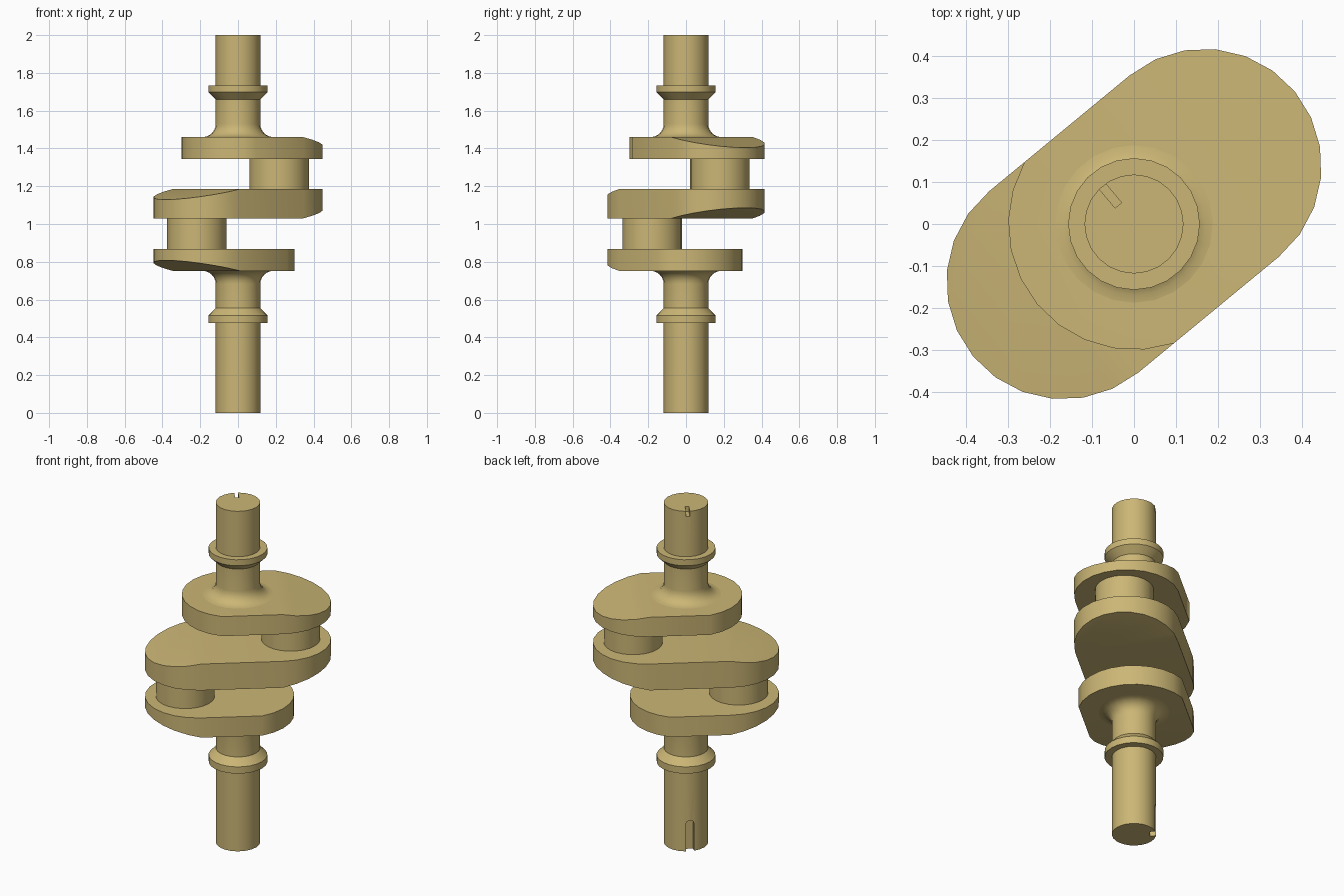
import bpy, bmesh, math
from mathutils import Matrix, Vector

if "Cube" in bpy.data.objects:
    bpy.data.objects.remove(bpy.data.objects["Cube"], do_unlink=True)

brass = bpy.data.materials.new("brass")
brass.use_nodes = True
brass.diffuse_color = (0.60, 0.47, 0.18, 1)
brass.node_tree.nodes["Principled BSDF"].inputs["Base Color"].default_value = (0.60, 0.47, 0.18, 1)

THROW = math.radians(39.5)      # direction of the crank throws
AXIS = Vector((math.cos(THROW), math.sin(THROW), 0))
SHAFT_R, COLLAR_R, PIN_R = 0.118, 0.157, 0.157
END_R, END_D, HUB_R = 0.28, 0.217, 0.30
SLOPE = 0.2


def finish(name, bm):
    bmesh.ops.recalc_face_normals(bm, faces=bm.faces)
    mesh = bpy.data.meshes.new(name)
    bm.to_mesh(mesh)
    bm.free()
    mesh.materials.append(brass)
    obj = bpy.data.objects.new(name, mesh)
    bpy.context.collection.objects.link(obj)
    return obj


def smooth(obj):
    bpy.ops.object.select_all(action='DESELECT')
    obj.select_set(True)
    bpy.context.view_layer.objects.active = obj
    bpy.ops.object.shade_smooth_by_angle(angle=math.radians(30))


def prism(points, z0, z1):
    bm = bmesh.new()
    face = bm.faces.new([bm.verts.new((x, y, z0)) for x, y in points])
    ext = bmesh.ops.extrude_face_region(bm, geom=[face])["geom"]
    for v in ext:
        if isinstance(v, bmesh.types.BMVert):
            v.co.z = z1
    return bm


def arc(cx, cy, r, a0, a1, n):
    return [(cx + r * math.cos(math.radians(a0 + (a1 - a0) * i / n)),
             cy + r * math.sin(math.radians(a0 + (a1 - a0) * i / n))) for i in range(n + 1)]


def lathe(name, profile, steps=24):
    bm = bmesh.new()
    rings = [[bm.verts.new((r * math.cos(math.tau * i / steps), r * math.sin(math.tau * i / steps), z))
              for i in range(steps)] for r, z in profile]
    for a, b in zip(rings, rings[1:]):
        for i in range(steps):
            j = (i + 1) % steps
            bm.faces.new((a[i], a[j], b[j], b[i]))
    bm.faces.new(rings[0])
    bm.faces.new(rings[-1])
    return finish(name, bm)


def web(name, outline, z0, z1, slopes):
    """Crank web; slopes lists (end sign, top?) for each sloping end face."""
    bm = prism(outline, z0, z1)
    for sign, top in slopes:
        bmesh.ops.bisect_plane(bm, geom=bm.verts[:] + bm.edges[:] + bm.faces[:], dist=1e-4,
                               plane_co=(sign * END_D, 0, 0), plane_no=(1, 0, 0))
        for v in bm.verts:
            over = v.co.x * sign - END_D
            if over > 0 and (v.co.z > (z0 + z1) / 2) == top:
                v.co.z += SLOPE * over * (-1 if top else 1)
    bm.transform(Matrix.Rotation(THROW, 4, 'Z'))
    smooth(finish(name, bm))


def cut_slot(obj, outline, r0, r1, angle):
    """Cut a keyway: outline is (tangent, height), extruded outward from r0 to r1."""
    c, s = math.cos(angle), math.sin(angle)
    bm = prism(outline, r0, r1)
    bm.transform(Matrix(((-s, 0, c, 0), (c, 0, s, 0), (0, 1, 0, 0), (0, 0, 0, 1))))
    cutter = finish("keyway_cutter", bm)
    cutter.hide_render = True
    mod = obj.modifiers.new("keyway", 'BOOLEAN')
    mod.operation, mod.solver, mod.object = 'DIFFERENCE', 'EXACT', cutter
    bpy.context.view_layer.objects.active = obj
    bpy.ops.object.modifier_apply(modifier=mod.name)
    bpy.data.objects.remove(cutter, do_unlink=True)


# Main journals with collars and flared fillets into the webs
FIL = 0.07
lower = [(SHAFT_R, 0), (SHAFT_R, 0.475), (COLLAR_R, 0.475), (COLLAR_R, 0.515), (SHAFT_R, 0.555)]
lower += arc(SHAFT_R + FIL, 0.752 - FIL, FIL, 180, 90, 6)
upper = arc(SHAFT_R + FIL, 1.46 + FIL, FIL, 270, 180, 6)
upper += [(SHAFT_R, 1.66), (COLLAR_R, 1.698), (COLLAR_R, 1.733), (SHAFT_R, 1.733), (SHAFT_R, 2)]
lower_shaft = lathe("lower_shaft", lower)
upper_shaft = lathe("upper_shaft", upper)

# Keyways at both shaft ends
KEY = math.radians(130)
cut_slot(lower_shaft, [(-0.022, -0.05), (0.022, -0.05)] + arc(0, 0.158, 0.022, 0, 180, 8), 0.085, 0.2, KEY + 0.1)
cut_slot(upper_shaft, [(-0.01, 1.97), (0.01, 1.97), (0.01, 2.05), (-0.01, 2.05)], 0.058, 0.2, KEY)
smooth(lower_shaft)
smooth(upper_shaft)

# Crank webs
hub = math.degrees(math.pi - math.asin(END_R / HUB_R))
single = arc(END_D, 0, END_R, -90, 90, 12) + arc(0, 0, HUB_R, hub, 360 - hub, 10)
double = arc(END_D, 0, END_R, -90, 90, 12) + arc(-END_D, 0, END_R, 90, 270, 12)
flipped = [(-x, -y) for x, y in single]
web("lower_web", flipped, 0.752, 0.868, [(-1, False)])
web("middle_web", double, 1.03, 1.185, [(-1, True), (1, False)])
web("upper_web", single, 1.345, 1.46, [(1, True)])

# Crank pins
for name, sign, z0, z1 in (("lower_pin", -1, 0.868, 1.03), ("upper_pin", 1, 1.185, 1.345)):
    pin = lathe(name, [(PIN_R, z0), (PIN_R, z1)])
    pin.location = AXIS * sign * 0.282
    smooth(pin)
